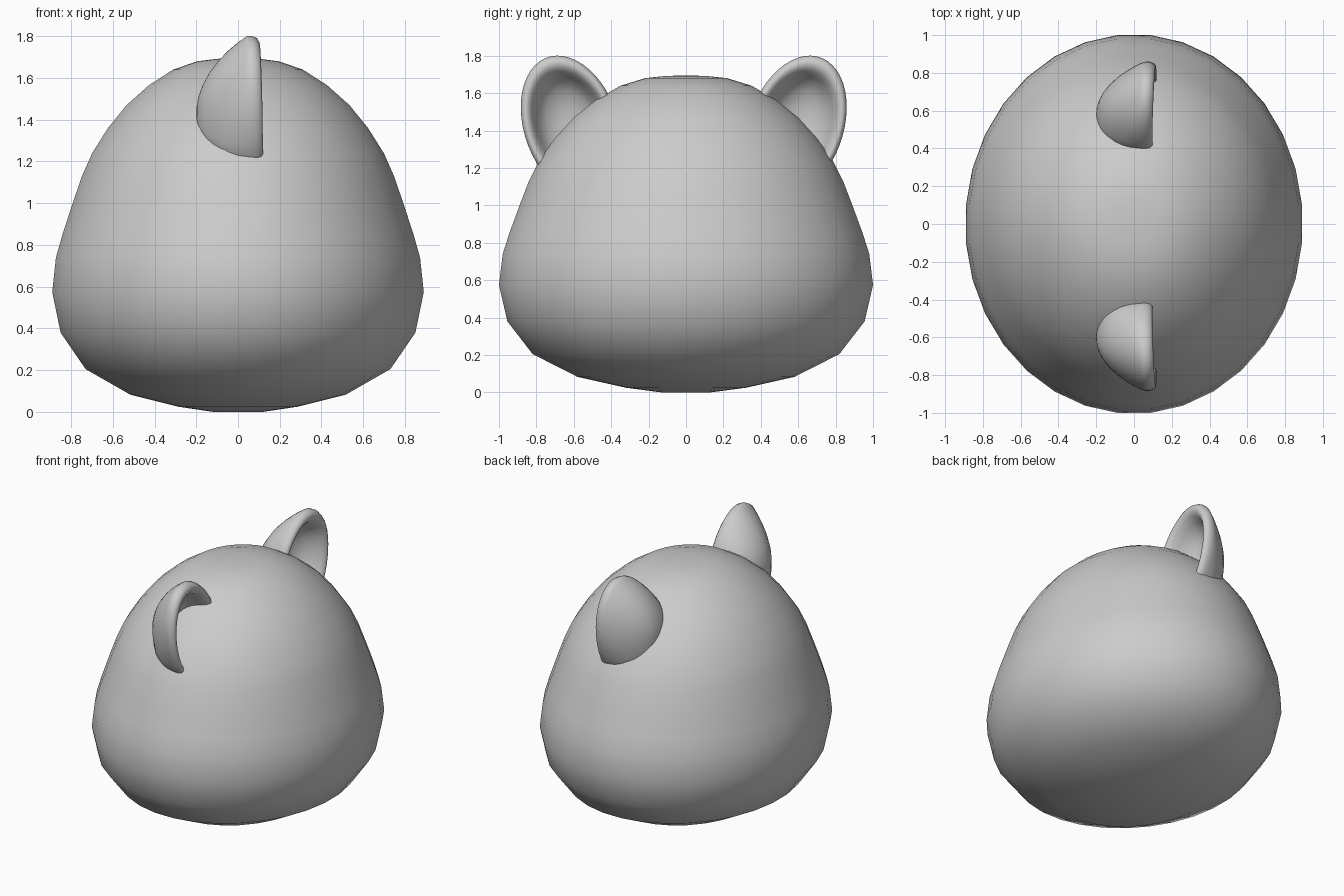
import bpy, bmesh, math

if "Cube" in bpy.data.objects:
    bpy.data.objects.remove(bpy.data.objects["Cube"])

def skin(name, rings, start, end):
    """Loft closed rings of points and close both ends with a fan."""
    bm = bmesh.new()
    loops = [[bm.verts.new(p) for p in ring] for ring in rings]
    n = len(loops[0])
    for a, b in zip(loops, loops[1:]):
        for i in range(n):
            j = (i + 1) % n
            bm.faces.new((a[i], a[j], b[j], b[i]))
    for loop, tip in ((loops[0], start), (loops[-1], end)):
        v = bm.verts.new(tip)
        for i in range(n):
            bm.faces.new((loop[i], loop[(i + 1) % n], v))
    bmesh.ops.recalc_face_normals(bm, faces=bm.faces)
    for f in bm.faces:
        f.smooth = True
    mesh = bpy.data.meshes.new(name)
    bm.to_mesh(mesh)
    bm.free()
    obj = bpy.data.objects.new(name, mesh)
    bpy.context.collection.objects.link(obj)
    return obj

# Head: rounded body with an oval cross-section (radius along y, height)
profile = [(0.13, 0.0), (0.32, 0.025), (0.58, 0.083), (0.82, 0.205),
           (0.955, 0.38), (1.0, 0.575), (0.98, 0.74), (0.945, 0.85),
           (0.89, 1.0), (0.84, 1.13), (0.785, 1.24), (0.70, 1.36),
           (0.60, 1.47), (0.48, 1.565), (0.35, 1.64), (0.22, 1.68), (0.11, 1.692)]
SIDES = 32
grow = 1 / math.cos(math.pi / SIDES)
head = []
for r, z in profile:
    angles = [2 * math.pi * (i + 0.5) / SIDES for i in range(SIDES)]
    head.append([(0.89 * r * grow * math.cos(a), r * grow * math.sin(a), z) for a in angles])
skin("head", head, (0, 0, 0), (0, 0, 1.695))

# Ears: cupped shells, hollow towards +x, rooted in the head
def ear_point(s, a, x, side):
    t = 0.27 * s * math.cos(a)
    n = (0.37 if math.sin(a) > 0 else 0.12) * s * math.sin(a)
    x += 0.012 * t / 0.27
    t -= 0.1 * n / 0.37
    y = 0.60 + 0.69 * t + 0.72 * n
    z = 1.42 - 0.72 * t + 0.69 * n
    return (x, side * y - 0.012, z)

def back_x(s, a):
    power = 0.5 + 0.5 * max(0, math.sin(a))
    return 0.05 - 0.25 * max(0, 1 - s * s) ** power

def ear(name, side):
    angles = [2 * math.pi * i / 48 for i in range(48)]
    rings = [[ear_point(s, a, back_x(s, a), side) for a in angles]
             for s in (0.12, 0.25, 0.4, 0.55, 0.7, 0.82, 0.91, 0.97, 1.0)]
    # Rounded rim and hollow inside
    rings += [[ear_point(s, a, x, side) for a in angles]
              for s, x in ((1.0, 0.075), (0.97, 0.098), (0.92, 0.108), (0.86, 0.106),
                           (0.79, 0.085), (0.72, 0.04), (0.64, -0.01), (0.5, -0.055),
                           (0.3, -0.08), (0.12, -0.09))]
    skin(name, rings, ear_point(0, 0, -0.2, side), ear_point(0, 0, -0.09, side))

ear("ear_front", -1)
ear("ear_back", 1)
